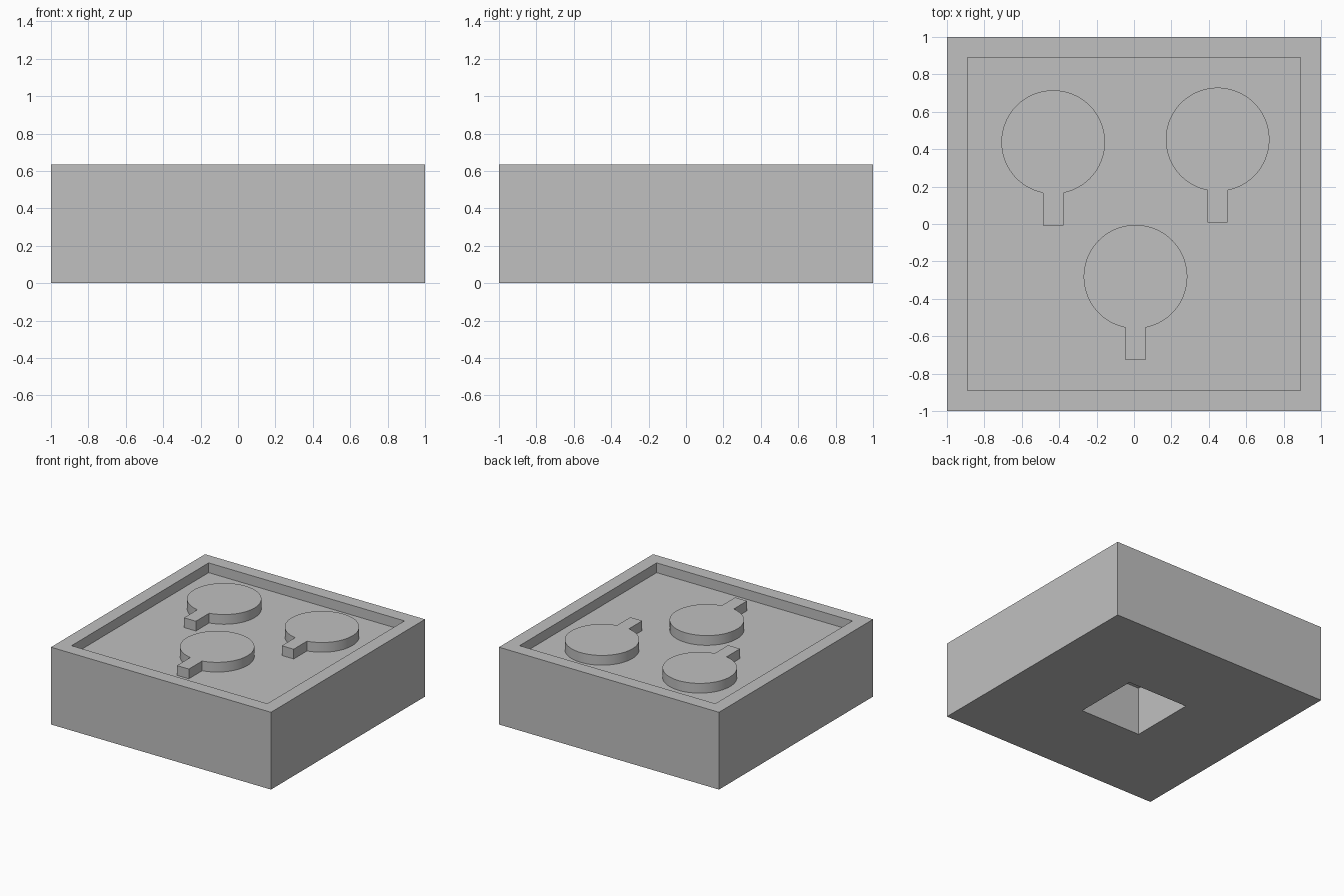
import bpy
import bmesh
import math

if "Cube" in bpy.data.objects:
    bpy.data.objects.remove(bpy.data.objects["Cube"], do_unlink=True)

HEIGHT = 0.635       # overall height
FLOOR = 0.555        # level of the recessed floor
RIM = 0.89           # half width of the recess
SOCKET = 0.277       # half width of the square hole underneath
SOCKET_TOP = 0.40
RADIUS = 0.277
TAB = 0.054          # half width of the tab
REACH = 0.445        # disc centre to tab end

grey = bpy.data.materials.new("plain grey")
grey.use_nodes = True
grey.diffuse_color = (0.53, 0.53, 0.53, 1)
grey.node_tree.nodes["Principled BSDF"].inputs["Base Color"].default_value = (0.53, 0.53, 0.53, 1)


def add_object(name, bm):
    bmesh.ops.recalc_face_normals(bm, faces=bm.faces)
    mesh = bpy.data.meshes.new(name)
    bm.to_mesh(mesh)
    bm.free()
    mesh.materials.append(grey)
    obj = bpy.data.objects.new(name, mesh)
    bpy.context.collection.objects.link(obj)
    return obj


def square_pocket(bm, face, half, dz):
    """Inset a square of the given half width in a face and push it along z."""
    width = max(v.co.x for v in face.verts) - half
    bmesh.ops.inset_region(bm, faces=[face], thickness=width, use_even_offset=True)
    new = bmesh.ops.extrude_discrete_faces(bm, faces=[face])["faces"][0]
    bmesh.ops.translate(bm, verts=new.verts, vec=(0, 0, dz))


# Block with a shallow tray on top and a square socket underneath
bm = bmesh.new()
bmesh.ops.create_cube(bm, size=2)
for v in bm.verts:
    v.co.z = HEIGHT if v.co.z > 0 else 0
top = max(bm.faces, key=lambda f: f.calc_center_median().z)
bottom = min(bm.faces, key=lambda f: f.calc_center_median().z)
square_pocket(bm, top, RIM, FLOOR - HEIGHT)
square_pocket(bm, bottom, SOCKET, SOCKET_TOP)
add_object("tray_block", bm)


# Raised keyhole shape: a disc outline that runs into a straight tab
def keyhole(name, x, y, segments=96):
    half_angle = math.asin(TAB / RADIUS)
    start = -math.pi / 2 + half_angle
    sweep = 2 * math.pi - 2 * half_angle
    outline = []
    for i in range(segments + 1):
        a = start + sweep * i / segments
        outline.append((RADIUS * math.cos(a), RADIUS * math.sin(a)))
    outline += [(-TAB, -REACH), (TAB, -REACH)]
    bm = bmesh.new()
    face = bm.faces.new([bm.verts.new((x + px, y + py, FLOOR)) for px, py in outline])
    top = bmesh.ops.extrude_face_region(bm, geom=[face])["geom"]
    verts = [g for g in top if isinstance(g, bmesh.types.BMVert)]
    bmesh.ops.translate(bm, verts=verts, vec=(0, 0, HEIGHT - FLOOR))
    # Only the visible top and sides are kept
    base = [f for f in bm.faces if all(v.co.z < FLOOR + 0.001 for v in f.verts)]
    bmesh.ops.delete(bm, geom=base, context="FACES_ONLY")
    obj = add_object(name, bm)
    bpy.ops.object.select_all(action="DESELECT")
    obj.select_set(True)
    bpy.context.view_layer.objects.active = obj
    bpy.ops.object.shade_smooth_by_angle(angle=math.radians(30))


keyhole("right_disc", -0.432, 0.438)
keyhole("left_disc", 0.447, 0.452)
keyhole("front_disc", 0.008, -0.282)
